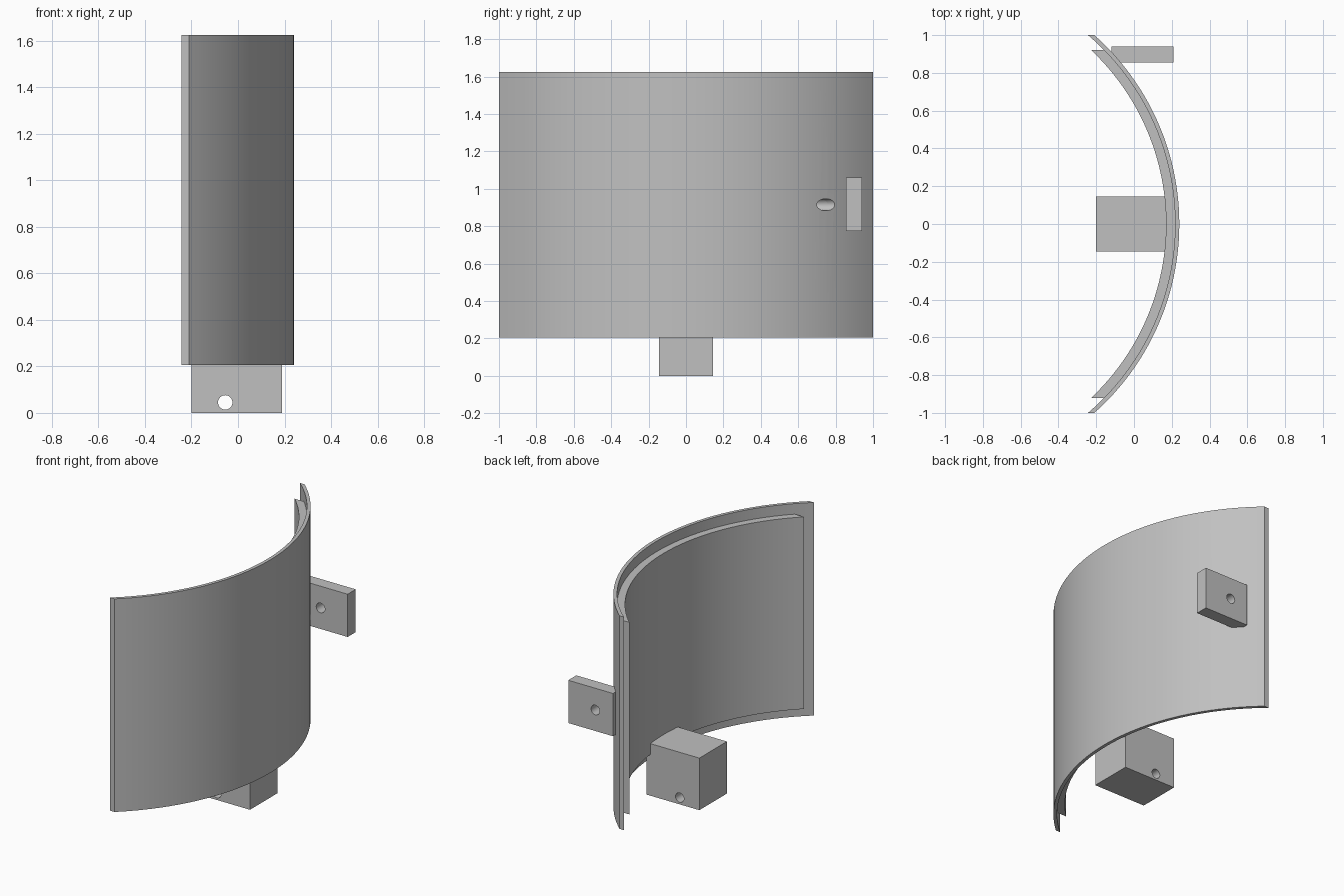
import bpy, bmesh, math
from mathutils import Matrix

if "Cube" in bpy.data.objects:
    bpy.data.objects.remove(bpy.data.objects["Cube"], do_unlink=True)

grey = bpy.data.materials.new("plain grey")
grey.use_nodes = True
COLOUR = (0.53, 0.53, 0.53, 1)
grey.diffuse_color = COLOUR
grey.node_tree.nodes["Principled BSDF"].inputs["Base Color"].default_value = COLOUR

ARC_CENTRE_X = -1.096


def make_object(name, bm):
    bmesh.ops.recalc_face_normals(bm, faces=bm.faces)
    mesh = bpy.data.meshes.new(name)
    bm.to_mesh(mesh)
    bm.free()
    mesh.materials.append(grey)
    obj = bpy.data.objects.new(name, mesh)
    bpy.context.collection.objects.link(obj)
    return obj


def arc(radius, half_width, steps=48):
    """Plan points of an arc that ends at y = +-half_width."""
    limit = math.asin(half_width / radius)
    angles = [limit * (2 * i / steps - 1) for i in range(steps + 1)]
    return [(ARC_CENTRE_X + radius * math.cos(a), radius * math.sin(a)) for a in angles]


def curved_panel(name, outer, inner, half_width, z0, z1):
    bm = bmesh.new()
    outline = arc(outer, half_width) + arc(inner, half_width)[::-1]
    face = bm.faces.new([bm.verts.new((x, y, z0)) for x, y in outline])
    top = bmesh.ops.extrude_face_region(bm, geom=[face])["geom"]
    moved = [v for v in top if isinstance(v, bmesh.types.BMVert)]
    bmesh.ops.translate(bm, verts=moved, vec=(0, 0, z1 - z0))
    return make_object(name, bm)


def block(name, low, high):
    bm = bmesh.new()
    bmesh.ops.create_cube(bm, size=1)
    for v in bm.verts:
        v.co = [(a + b) / 2 + c * (b - a) for a, b, c in zip(low, high, v.co)]
    return make_object(name, bm)


def drill(objects, x, z, y0, y1, radius):
    """Cut a round hole along y through the given objects."""
    bm = bmesh.new()
    place = Matrix.Translation((x, (y0 + y1) / 2, z)) @ Matrix.Rotation(math.pi / 2, 4, "X")
    bmesh.ops.create_cone(bm, cap_ends=True, segments=32, radius1=radius,
                          radius2=radius, depth=y1 - y0, matrix=place)
    cutter = make_object("hole_cutter", bm)
    cutter.hide_render = True
    for obj in objects:
        mod = obj.modifiers.new("hole", "BOOLEAN")
        mod.operation, mod.solver, mod.object = "DIFFERENCE", "EXACT", cutter
        bpy.context.view_layer.objects.active = obj
        bpy.ops.object.modifier_apply(modifier=mod.name)
    bpy.data.objects.remove(cutter, do_unlink=True)


# Thin outer shell and the smaller panel lining its hollow side
shell = curved_panel("outer_shell", 1.336, 1.314, 1.0, 0.205, 1.625)
lining = curved_panel("inner_panel", 1.32, 1.266, 0.92, 0.275, 1.555)

# Mounting block at the foot and tab on the bulging side
foot = block("foot_block", (-0.2, -0.145, 0), (0.19, 0.145, 0.347))
tab = block("side_tab", (-0.12, 0.855, 0.775), (0.21, 0.94, 1.06))

# Bolt holes
drill([foot], -0.055, 0.045, -0.3, 0.3, 0.031)
drill([shell, lining, tab], 0.01, 0.915, 0.45, 1.1, 0.032)

# Smooth curves with sharp edges
parts = [shell, lining, foot, tab]
bpy.ops.object.select_all(action="DESELECT")
for part in parts:
    part.select_set(True)
bpy.context.view_layer.objects.active = shell
bpy.ops.object.shade_smooth_by_angle(angle=math.radians(30))
